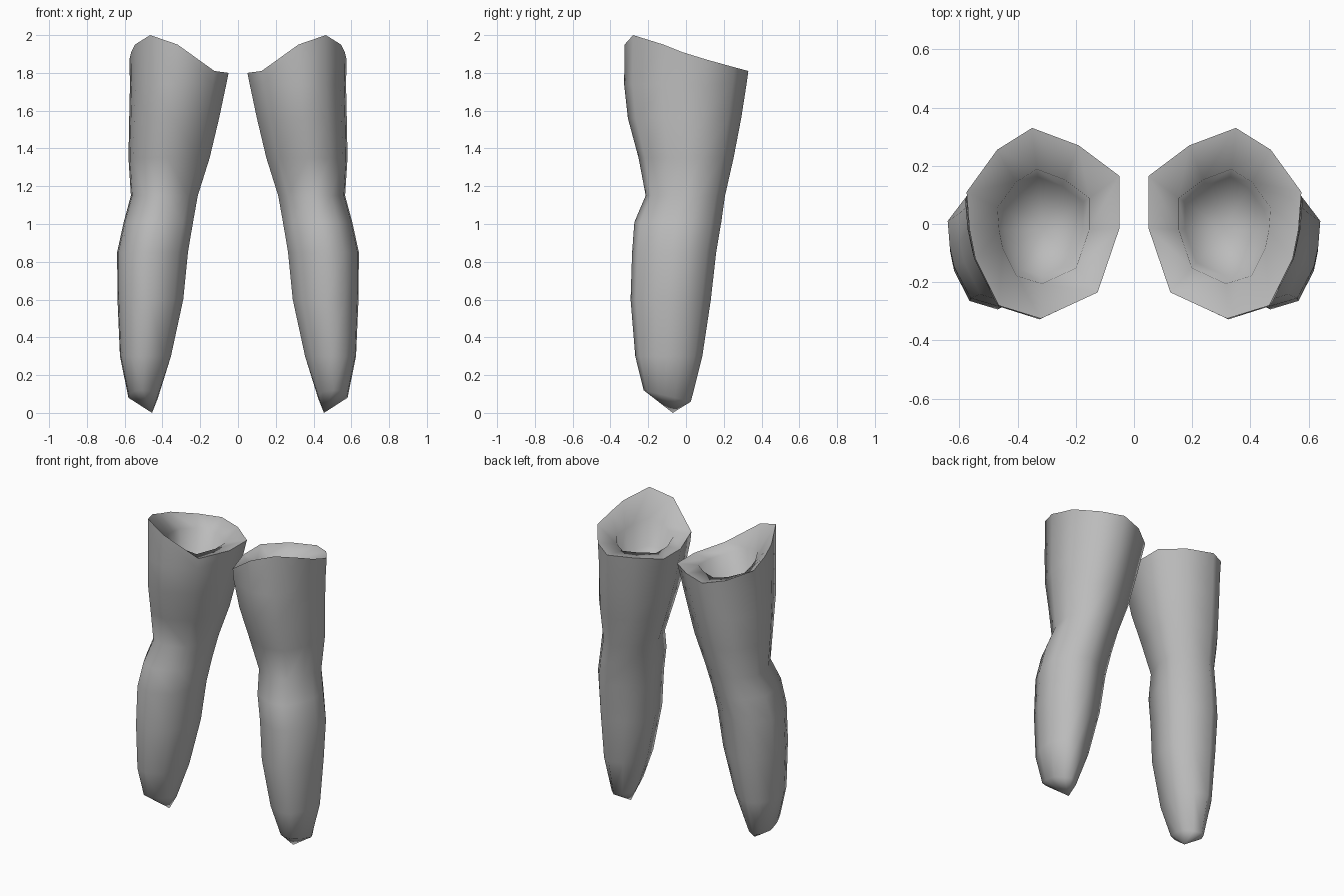
import bpy, bmesh
from mathutils import Vector

cube = bpy.data.objects.get("Cube")
if cube:
    bpy.data.objects.remove(cube, do_unlink=True)

grey = bpy.data.materials.new("plain_grey")
grey.use_nodes = True
grey.diffuse_color = (0.5, 0.5, 0.5, 1)
grey.node_tree.nodes["Principled BSDF"].inputs["Base Color"].default_value = (0.5, 0.5, 0.5, 1)

# Slanted opening at the thigh: x, y, z around the rim
RIM = [(.05, .165, 1.8), (.19, .27, 1.81), (.35, .33, 1.81), (.47, .255, 1.83),
       (.575, .11, 1.87), (.565, -.02, 1.91), (.545, -.12, 1.95), (.465, -.28, 2.0),
       (.32, -.325, 1.95), (.125, -.235, 1.81), (.05, -.015, 1.8)]

# Leg sections from thigh to ankle: z, inner x, outer x, front y, back y
SECTIONS = [(1.74, .062, .572, -.33, .318), (1.56, .1, .576, -.31, .29),
            (1.35, .15, .58, -.253, .25), (1.15, .213, .567, -.215, .205),
            (1.01, .238, .605, -.275, .185), (.85, .265, .64, -.287, .158),
            (.6, .29, .638, -.295, .13), (.3, .355, .625, -.27, .085),
            (.09, .425, .58, -.225, .025)]
ANKLE_TIP = (.455, -.07, 0)


def section_ring(z, x0, x1, y0, y1, tilt=0):
    """Fit the rim outline into the given width and depth."""
    ring = []
    for x, y, _ in RIM:
        u, v = (x - .3125) / .2625, y / .3275
        ring.append(((x0 + x1) / 2 + u * (x1 - x0) / 2,
                     (y0 + y1) / 2 + v * (y1 - y0) / 2, z - tilt * v))
    return ring


def inner_ring(scale, z, slope):
    """Shrunken rim outline inside the opening."""
    return [(.31 + (x - .31) * scale, -.01 + y * scale, z + slope * (rz - 1.85))
            for x, y, rz in RIM]


def build_leg(name, side):
    rings = [inner_ring(.52, 1.66, .1), inner_ring(.6, 1.8, .3), RIM]
    rings += [section_ring(*s, tilt=.03 if s[0] < .1 else 0) for s in SECTIONS]
    bm = bmesh.new()
    loops = [[bm.verts.new((side * x, y, z)) for x, y, z in r] for r in rings]
    n = len(RIM)
    for a, b in zip(loops, loops[1:]):
        for i in range(n):
            j = (i + 1) % n
            bm.faces.new((a[i], a[j], b[j], b[i]))
    # Socket floor and ankle tip
    for loop, point in ((loops[0], (.31, -.02, 1.62)), (loops[-1], ANKLE_TIP)):
        centre = bm.verts.new(Vector((side * point[0], point[1], point[2])))
        for i in range(n):
            bm.faces.new((loop[i], loop[(i + 1) % n], centre))
    bmesh.ops.recalc_face_normals(bm, faces=bm.faces)
    mesh = bpy.data.meshes.new(name)
    bm.to_mesh(mesh)
    bm.free()
    mesh.materials.append(grey)
    leg = bpy.data.objects.new(name, mesh)
    bpy.context.collection.objects.link(leg)
    bpy.ops.object.select_all(action="DESELECT")
    leg.select_set(True)
    bpy.context.view_layer.objects.active = leg
    bpy.ops.object.shade_smooth_by_angle(angle=1.3)


build_leg("left_leg", 1)
build_leg("right_leg", -1)
